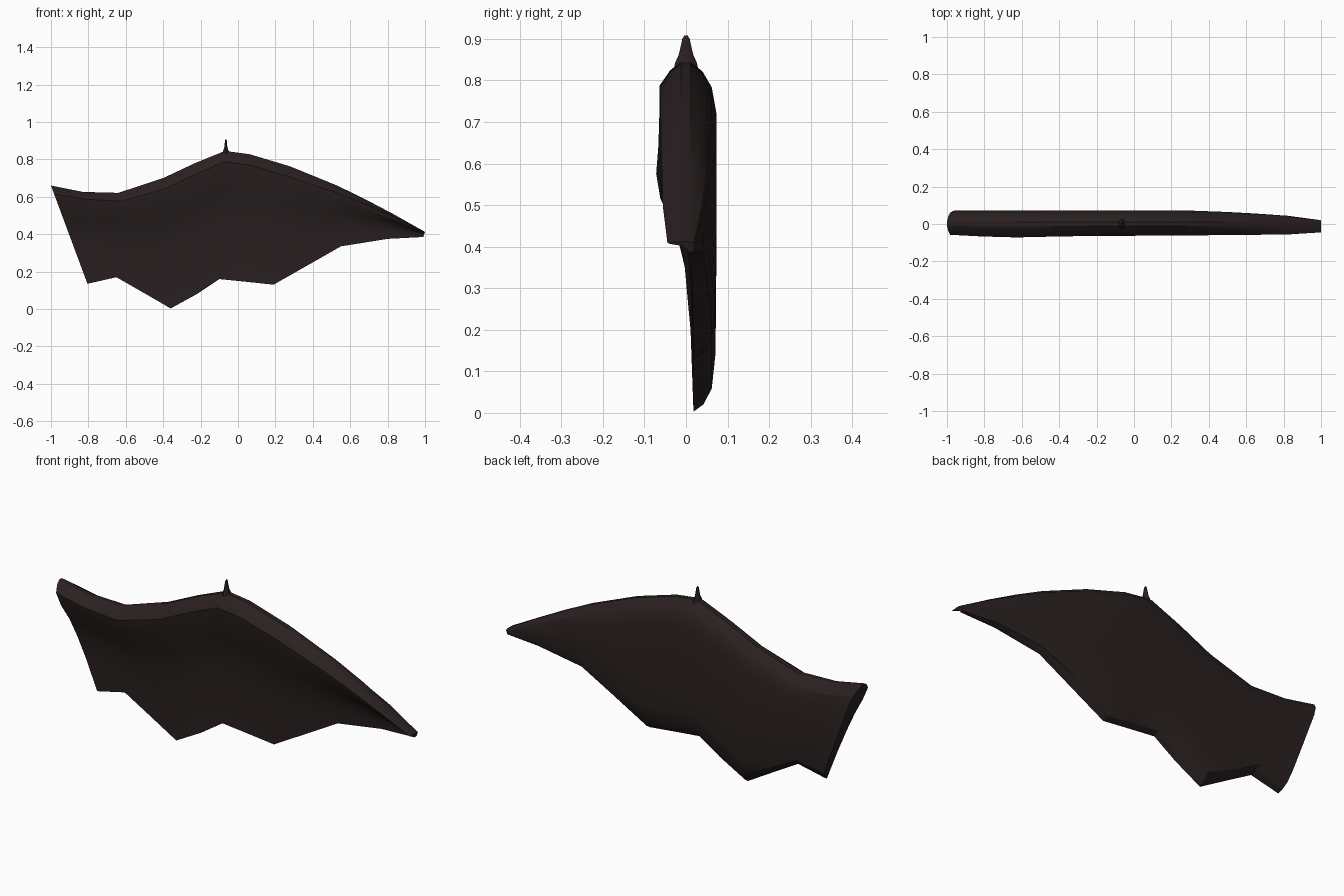
import bpy, bmesh, math

if "Cube" in bpy.data.objects:
    bpy.data.objects.remove(bpy.data.objects["Cube"])

hide = bpy.data.materials.new("dark brown hide")
hide.diffuse_color = (0.023, 0.0145, 0.0145, 1)
hide.use_nodes = True
hide.node_tree.nodes["Principled BSDF"].inputs["Base Color"].default_value = hide.diffuse_color


def loft(name, rings, angle):
    """Skin closed rings of points and cap both ends."""
    bm = bmesh.new()
    rows = [[bm.verts.new(p) for p in ring] for ring in rings]
    n = len(rows[0])
    for a, b in zip(rows, rows[1:]):
        for i in range(n):
            j = (i + 1) % n
            bm.faces.new((a[i], a[j], b[j], b[i]))
    bm.faces.new(rows[0])
    bm.faces.new(rows[-1])
    bmesh.ops.triangulate(bm, faces=[f for f in bm.faces if len(f.verts) > 4])
    bmesh.ops.recalc_face_normals(bm, faces=bm.faces[:])
    me = bpy.data.meshes.new(name)
    bm.to_mesh(me)
    bm.free()
    me.materials.append(hide)
    ob = bpy.data.objects.new(name, me)
    bpy.context.collection.objects.link(ob)
    bpy.context.view_layer.objects.active = ob
    ob.select_set(True)
    bpy.ops.object.shade_smooth_by_angle(angle=math.radians(angle))
    ob.select_set(False)
    return ob


# wing cross-section: (fraction down from leading edge, y)
section = [(0, -0.012), (0.03, -0.038), (0.085, -0.064), (0.2, -0.055), (0.34, -0.022),
           (0.5, -0.003), (0.72, 0.011), (1, 0.018),
           (0.975, 0.042), (0.92, 0.062), (0.8, 0.071), (0.5, 0.073), (0.18, 0.073),
           (0.09, 0.062), (0.035, 0.04), (0, 0.012)]

# stations: top x, top z, bottom x, bottom z, front depth, back depth
stations = [
    (-1.0, 0.66, -0.805, 0.135, 0.9, 0.97),
    (-0.83, 0.626, -0.65, 0.17, 1.04, 1),
    (-0.64, 0.621, -0.51, 0.09, 1.12, 1),
    (-0.40, 0.70, -0.36, 0.003, 1.04, 1),
    (-0.23, 0.78, -0.22, 0.08, 1, 1),
    (-0.07, 0.845, -0.10, 0.16, 1, 1),
    (0.06, 0.828, 0.04, 0.146, 0.97, 1),
    (0.28, 0.762, 0.19, 0.13, 0.95, 1),
    (0.53, 0.66, 0.38, 0.238, 0.93, 0.88),
    (0.68, 0.587, 0.55, 0.335, 0.9, 0.76),
    (0.83, 0.508, 0.80, 0.375, 0.87, 0.6),
    (1.0, 0.412, 0.99, 0.385, 0.7, 0.28),
]

rings = []
for tx, tz, bx, bz, front, back in stations:
    rings.append([(tx + (bx - tx) * f, y * (front if y < 0 else back), tz + (bz - tz) * f)
                  for f, y in section])
loft("wing_membrane", rings, 25)

# thumb claw on the leading edge: z, half width x, half width y
claw = [(0.80, 0.022, 0.035), (0.843, 0.016, 0.026), (0.86, 0.009, 0.018),
        (0.885, 0.006, 0.012), (0.90, 0.005, 0.009), (0.908, 0.002, 0.004)]
loft("thumb_claw",
     [[(-0.065 + rx * math.cos(k * math.tau / 8), ry * math.sin(k * math.tau / 8), z)
       for k in range(8)] for z, rx, ry in claw], 40)
